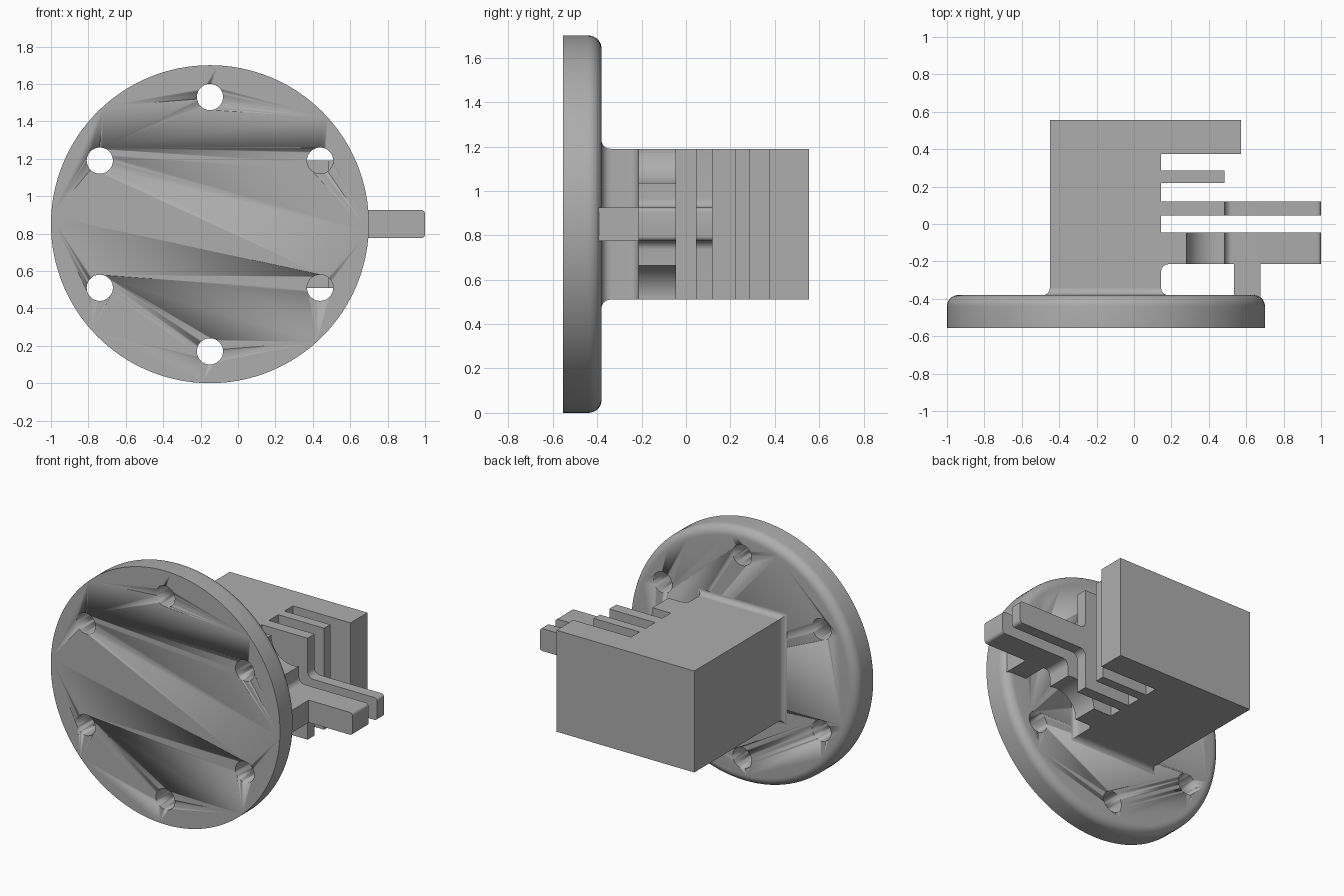
import bpy, bmesh, math
from mathutils import Vector

if "Cube" in bpy.data.objects:
    bpy.data.objects.remove(bpy.data.objects["Cube"])

CX, CZ = -0.15, 0.85          # flange axis
Z0, Z1 = 0.51, 1.19           # block bottom and top
HOLE_RING = 0.68

grey = bpy.data.materials.new("grey")
grey.diffuse_color = (0.42, 0.42, 0.42, 1)
grey.use_nodes = True
grey.node_tree.nodes["Principled BSDF"].inputs["Base Color"].default_value = grey.diffuse_color


def finish(name, bm, angle=30):
    bmesh.ops.recalc_face_normals(bm, faces=bm.faces)
    me = bpy.data.meshes.new(name)
    bm.to_mesh(me)
    bm.free()
    me.materials.append(grey)
    ob = bpy.data.objects.new(name, me)
    bpy.context.collection.objects.link(ob)
    bpy.ops.object.select_all(action='DESELECT')
    ob.select_set(True)
    bpy.context.view_layer.objects.active = ob
    bpy.ops.object.shade_smooth_by_angle(angle=math.radians(angle))
    return ob


def loft(name, rings):
    """Skin closed rings of equal length and cap both ends."""
    bm = bmesh.new()
    vs = [[bm.verts.new(p) for p in r] for r in rings]
    n = len(rings[0])
    for a, b in zip(vs, vs[1:]):
        for i in range(n):
            j = (i + 1) % n
            bm.faces.new((a[i], a[j], b[j], b[i]))
    bm.faces.new(vs[0])
    bm.faces.new(vs[-1])
    return finish(name, bm)


def arc(cx, cy, r, a0, a1, n=8):
    angles = [math.radians(a0 + (a1 - a0) * i / n) for i in range(n + 1)]
    return [(cx + r * math.cos(a), cy + r * math.sin(a)) for a in angles]


def circle_ring(cx, cz, r, y, n):
    return [(x, y, z) for x, z in arc(cx, cz, r, 0, 360, n)[:-1]]


# Round flange with a rounded rear rim
rim = [(0.85, -0.555)] + arc(0.79, -0.44, 0.06, 0, 90)
flange = loft("flange", [circle_ring(CX, CZ, r, y, 128) for r, y in rim])

# Six bolt holes
for k in range(6):
    a = math.radians(30 + 60 * k)
    x, z = CX + HOLE_RING * math.cos(a), CZ + HOLE_RING * math.sin(a)
    cutter = loft("hole_cutter", [circle_ring(x, z, 0.07, y, 40) for y in (-0.7, -0.2)])
    cutter.hide_render = True
    cutter.hide_set(True)
    mod = flange.modifiers.new("bolt_hole", 'BOOLEAN')
    mod.operation = 'DIFFERENCE'
    mod.solver = 'EXACT'
    mod.object = cutter

# Block with comb-like slots on one side
comb = [(-0.45, -0.39), (0.145, -0.39)]
comb += arc(0.185, -0.255, 0.04, 180, 90)
comb += [(0.28, -0.215), (0.28, -0.045), (0.145, -0.045), (0.145, 0.045),
         (0.145, 0.12), (0.145, 0.22), (0.485, 0.22), (0.485, 0.285),
         (0.145, 0.285), (0.145, 0.375), (0.572, 0.375), (0.572, 0.555), (-0.45, 0.555)]
loft("slotted_block", [[(x, y, z) for x, y in comb] for z in (Z0, Z1)])

# Concave fillet where the block meets the flange
R = 0.04
rings = []
for i in range(9):
    t = math.pi / 2 * i / 8
    o, y = R * (1 - math.sin(t)), -0.381 + R * (1 - math.cos(t))
    rings.append([(-0.45 - o, y, Z0 - o), (0.145 + o, y, Z0 - o),
                  (0.145 + o, y, Z1 + o), (-0.45 - o, y, Z1 + o)])
loft("base_fillet", rings)


# Plates that narrow to an arm, symmetric about the flange axis height
def arm_plate(name, shoulder, y0, y1):
    half = shoulder + arc(0.525, 0.965, 0.04, 180, 270)
    half += arc(0.98, 0.905, 0.02, 90, 0, 4)
    outline = half + [(x, 2 * CZ - z) for x, z in reversed(half)]
    loft(name, [[(x, y, z) for x, z in outline] for y in (y0, y1)])


hole_x = CX + HOLE_RING * math.cos(math.radians(30))
start = 180
end = 360 - math.degrees(math.acos((0.485 - hole_x) / 0.16))
scallop = arc(hole_x, Z1, 0.16, start, end, 16)     # clearance around the bolt
arm_plate("thick_arm_plate", scallop, -0.215, -0.045)
arm_plate("thin_arm_plate", [(0.145, Z1), (0.485, Z1)], 0.045, 0.12)

# Strut joining the thick arm to the flange
loft("arm_strut", [[(0.535, y, 0.775), (0.675, y, 0.775),
                    (0.675, y, 0.925), (0.535, y, 0.925)] for y in (-0.43, -0.215)])
